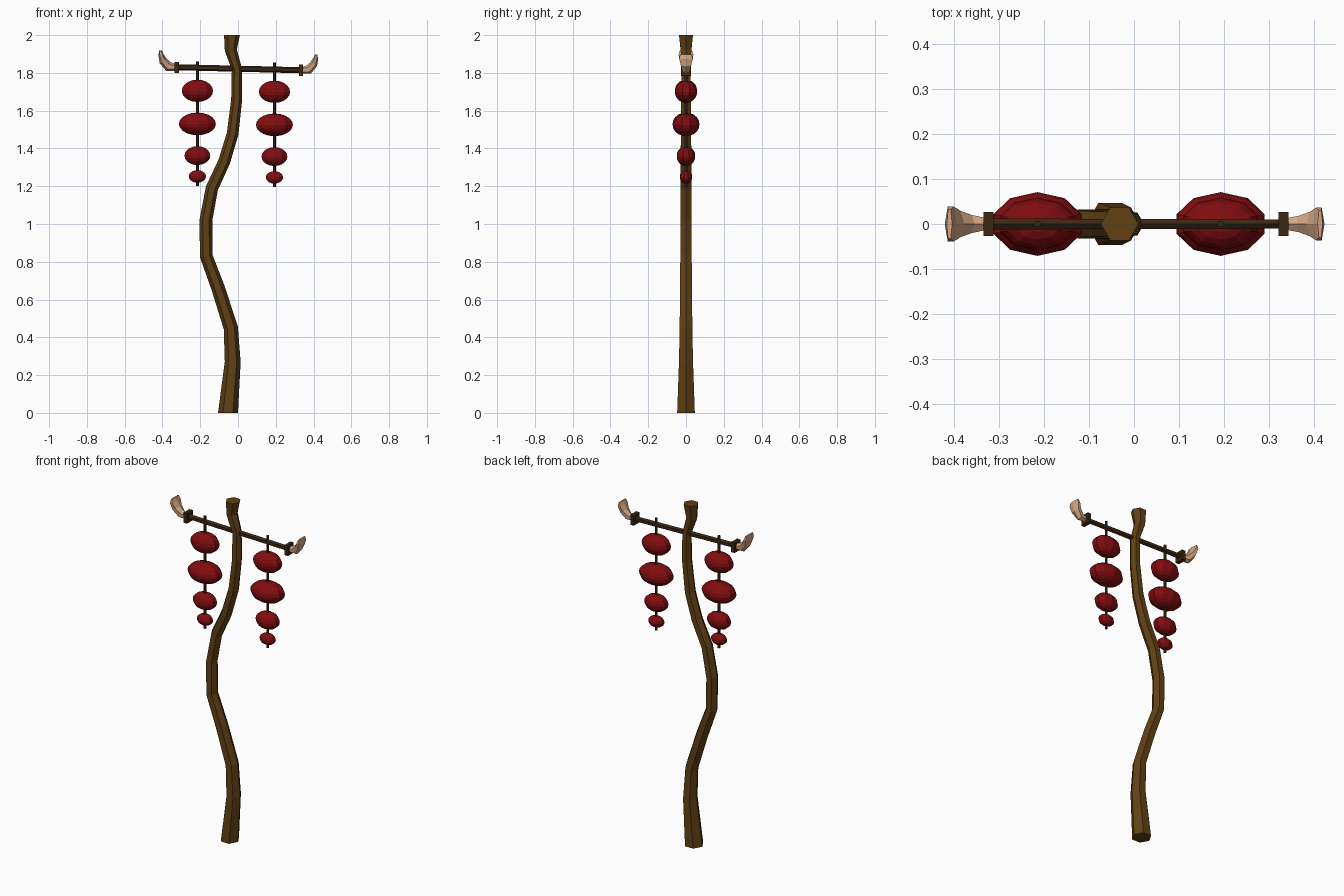
import bpy, bmesh, math
from mathutils import Vector, Matrix

cube = bpy.data.objects.get("Cube")
if cube:
    bpy.data.objects.remove(cube, do_unlink=True)


def material(name, rgb):
    m = bpy.data.materials.new(name)
    m.use_nodes = True
    m.diffuse_color = (*rgb, 1)
    m.node_tree.nodes["Principled BSDF"].inputs["Base Color"].default_value = (*rgb, 1)
    return m


WOOD = material("brown wood", (0.115, 0.052, 0.007))
DARK = material("dark wood", (0.045, 0.02, 0.007))
RED = material("red bead", (0.22, 0.004, 0.005))
HORN = material("pale horn", (0.68, 0.39, 0.23))


def finish(name, bm, mat):
    bmesh.ops.recalc_face_normals(bm, faces=bm.faces)
    mesh = bpy.data.meshes.new(name)
    bm.to_mesh(mesh)
    bm.free()
    mesh.materials.append(mat)
    obj = bpy.data.objects.new(name, mesh)
    bpy.context.collection.objects.link(obj)
    return obj


def tube(name, path, mat, sides=6, phase=0.0):
    """Loft along an XZ path; each point is x, z, in-plane radius, y radius."""
    bm = bmesh.new()
    pts = [Vector((p[0], 0, p[1])) for p in path]
    rings = []
    for i, (x, z, across, deep) in enumerate(path):
        tangent = (pts[min(i + 1, len(pts) - 1)] - pts[max(i - 1, 0)]).normalized()
        side = Vector((tangent.z, 0, -tangent.x))
        ring = []
        for k in range(sides):
            a = math.tau * k / sides + phase
            ring.append(bm.verts.new(pts[i] + side * across * math.cos(a)
                                     + Vector((0, deep * math.sin(a), 0))))
        rings.append(ring)
    for lo, hi in zip(rings, rings[1:]):
        for k in range(sides):
            j = (k + 1) % sides
            bm.faces.new((lo[k], lo[j], hi[j], hi[k]))
    bm.faces.new(rings[0])
    bm.faces.new(rings[-1])
    return finish(name, bm, mat)


def bead(name, x, z, rx, ry, rz):
    bm = bmesh.new()
    bmesh.ops.create_uvsphere(bm, u_segments=10, v_segments=10, radius=1)
    bm.transform(Matrix.Translation((x, 0, z)) @ Matrix.Diagonal((rx, ry, rz, 1)))
    return finish(name, bm, RED)


# Crooked hexagonal staff: x, z, radius (ends kept level)
STAFF = [(-0.053, 0, 0.053), (-0.028, 0.27, 0.042), (-0.038, 0.45, 0.038),
         (-0.105, 0.66, 0.036), (-0.168, 0.83, 0.034), (-0.17, 1.02, 0.034),
         (-0.138, 1.19, 0.033), (-0.073, 1.33, 0.032), (-0.028, 1.48, 0.031),
         (-0.007, 1.66, 0.029), (-0.006, 1.82, 0.027), (-0.038, 1.92, 0.032),
         (-0.032, 2.0, 0.042)]
staff = tube("staff", [(x, z, r, r * 1.02) for x, z, r in STAFF], WOOD)
for v in staff.data.vertices:
    if v.co.z > 1.96:
        v.co.z = 2.0
    elif v.co.z < 0.1:
        v.co.z = 0.0

# Slightly tilted crossbar
tube("crossbar", [(-0.33, 1.83, 0.016, 0.014), (0.34, 1.814, 0.016, 0.012)], DARK)

# Per side: sign, collar x, collar z, hanging cord x, horn scale, bead drop
for label, s, cx, cz, cord_x, size, drop in (
        ("right", -1, -0.324, 1.829, -0.215, 1.0, 0.0),
        ("left", 1, 0.333, 1.814, 0.193, 0.93, 0.005)):
    # Square collar at the end of the bar
    h = 0.011
    tube(label + "_collar", [(cx - h, cz, 0.042, 0.038), (cx + h, cz, 0.042, 0.038)],
         DARK, 4, math.pi / 4)

    # Upturned flaring horn tip
    HORN_PATH = [(0.0, 0.0, 0.019, 0.016), (0.035, 0.003, 0.026, 0.023),
                 (0.064, 0.034, 0.022, 0.034), (0.076, 0.068, 0.014, 0.045),
                 (0.079, 0.09, 0.006, 0.037)]
    tube(label + "_horn", [(cx + s * (0.008 + dx * size), cz + dz * size, a * size, d * size)
                           for dx, dz, a, d in HORN_PATH], HORN)

    # Cord with four flattened beads
    tube(label + "_cord", [(cord_x, 1.2 - drop, 0.008, 0.008),
                           (cord_x, 1.86 - drop, 0.008, 0.008)], DARK)
    BEADS = [(1.705, 0.087, 0.059, 0.059), (1.53, 0.103, 0.071, 0.06),
             (1.362, 0.072, 0.049, 0.05), (1.252, 0.048, 0.033, 0.033)]
    for n, (z, rx, ry, rz) in enumerate(BEADS, 1):
        bead(f"{label}_bead_{n}", cord_x, z - drop, rx, ry, rz)
